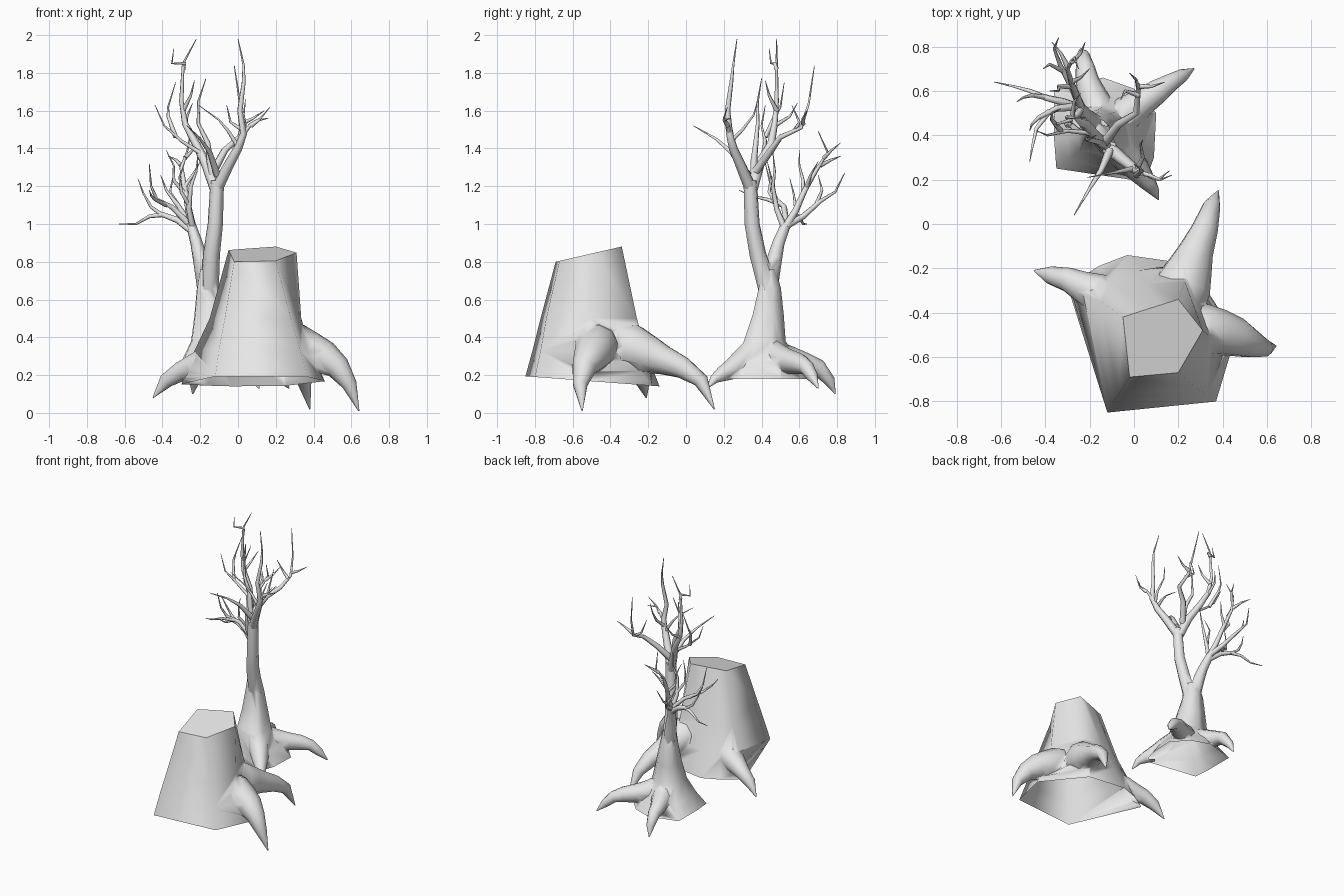
import bpy
import bmesh
from math import cos, sin, pi, radians
from mathutils import Vector

cube = bpy.data.objects.get("Cube")
if cube:
    bpy.data.objects.remove(cube, do_unlink=True)

UNIT = 0.01  # coordinates below are in hundredths

bark = bpy.data.materials.new("plain_grey_bark")
bark.use_nodes = True
bark.diffuse_color = (0.8, 0.8, 0.8, 1)
bark.node_tree.nodes["Principled BSDF"].inputs["Base Color"].default_value = (0.8, 0.8, 0.8, 1)


def activate(obj):
    bpy.ops.object.select_all(action="DESELECT")
    obj.select_set(True)
    bpy.context.view_layer.objects.active = obj


def loft(name, rings):
    """Skin a stack of equal-length point rings, with a crisp cap on both ends."""
    bm = bmesh.new()
    layers = [[bm.verts.new(Vector(p) * UNIT) for p in ring] for ring in rings]
    count = len(layers[0])
    for low, high in zip(layers, layers[1:]):
        for i in range(count):
            j = (i + 1) % count
            bm.faces.new((low[i], low[j], high[j], high[i]))
    for cap in (layers[0], layers[-1]):
        for edge in bm.faces.new(cap).edges:
            edge.smooth = False
    bmesh.ops.recalc_face_normals(bm, faces=bm.faces)
    mesh = bpy.data.meshes.new(name)
    bm.to_mesh(mesh)
    bm.free()
    mesh.materials.append(bark)
    obj = bpy.data.objects.new(name, mesh)
    bpy.context.collection.objects.link(obj)
    activate(obj)
    bpy.ops.object.shade_smooth_by_angle(angle=radians(85), keep_sharp_edges=True)
    return obj


def tube(name, points, radii, sides):
    """Sweep a regular polygon along a path with a radius at each point."""
    points = [Vector(p) for p in points]
    rings, side = [], None
    for i, (point, radius) in enumerate(zip(points, radii)):
        along = (points[min(i + 1, len(points) - 1)] - points[max(i - 1, 0)]).normalized()
        if side is None:
            side = along.orthogonal()
        side = (side - along * side.dot(along)).normalized()
        other = along.cross(side)
        rings.append([point + (side * cos(2 * pi * k / sides) + other * sin(2 * pi * k / sides)) * radius
                      for k in range(sides)])
    return loft(name, rings)


def root(name, *points):
    """Thick tapering root starting inside the body; each point is x, y, z, radius."""
    return tube(name, [p[:3] for p in points], [p[3] for p in points], 10)


def branch(name, start, end, *points):
    """Branch thinning from the start radius to the end radius."""
    last = len(points) - 1
    return tube(name, points, [start + (end - start) * i / last for i in range(last + 1)], 6)


def twig(name, *points):
    branch(name, 1.3, 0.15, *points)


def grow_together(body, parts, floor):
    """Fuse parts into one skin, then open the underside lying on the floor plane."""
    activate(body)
    for part in parts:
        union = body.modifiers.new("fuse", "BOOLEAN")
        union.operation = "UNION"
        union.solver = "EXACT"
        union.object = part
        bpy.ops.object.modifier_apply(modifier=union.name)
        bpy.data.objects.remove(part, do_unlink=True)
    bm = bmesh.new()
    bm.from_mesh(body.data)
    under = [f for f in bm.faces if all(abs(v.co.z - floor(v.co.y / UNIT) * UNIT) < 0.001 for v in f.verts)]
    bmesh.ops.delete(bm, geom=under, context="FACES")
    bm.to_mesh(body.data)
    bm.free()


# Cut stump with a slanted top and a slightly tilted open base
def stump_floor(y):
    return 13 - 0.075 * y


def stump_slant(y):
    return 80 + (y + 69) * 0.23


stump_base = [(x, y, stump_floor(y)) for x, y in
              [(-30, -28), (-16, -19), (-3, -14), (25, -18), (46, -50), (37, -80), (-12, -85)]]
stump_low = [(-23, -31, 33), (-11, -25, 32), (1, -21, 32), (25, -21, 32),
             (39, -50, 32), (33, -77, 33), (-10, -81, 34)]
stump_waist = [(-15, -35, 50), (-5, -30, 50), (6, -27, 50), (23, -26, 50),
               (33.5, -50, 50), (28, -74, 50), (-7, -77, 50)]
stump_top = [(x, y, stump_slant(y)) for x, y in
             [(-5, -42), (4, -39), (12, -36.5), (20, -34), (31, -48), (20, -67), (-2, -69)]]
stump = loft("stump", [stump_base, stump_low, stump_waist, stump_top])
grow_together(stump, [
    root("stump_left_root", (22, -47, 36, 12), (32, -48, 35, 12), (39, -49, 32, 10.5), (46, -51, 29, 9),
         (53, -54, 24, 6.5), (59, -56, 15, 4), (64, -55, 1, 0.3)),
    root("stump_back_root", (18, -38, 36, 13), (22, -28, 34, 13), (25, -20, 31, 10.5), (28, -12, 28, 8),
         (32, -2, 24, 6), (35, 8, 17, 4), (38, 15, 2, 0.3)),
    root("stump_right_root", (-8, -36, 29, 10), (-17, -31, 26, 9), (-24, -28, 24, 7), (-30, -25, 22, 5.5),
         (-38, -23, 17, 4), (-45, -21, 8, 0.3)),
], stump_floor)

# Flared tree trunk: one base outline shrunk upward, with roots and two main limbs
outline = [(-35, 25), (5, 19), (9, 30), (10, 50), (0, 61), (-14, 66), (-36, 60), (-36, 38)]
trunk_levels = [(18, 1, -13, 41), (27, 0.74, -13, 41), (38, 0.47, -14, 41),
                (52, 0.35, -15, 43), (66, 0.25, -16, 44), (76, 0.18, -16, 43)]
trunk = loft("tree_trunk", [[(cx + (x + 13) * s, cy + (y - 41) * s, z) for x, y in outline]
                            for z, s, cx, cy in trunk_levels])
grow_together(trunk, [
    root("tree_back_root", (-14, 42, 33, 8), (-16, 49, 29, 8.5), (-18, 56, 28, 7), (-21, 64, 26, 5.5),
         (-22, 70, 24, 4.5), (-23, 76, 17, 3), (-24, 79, 10, 0.3)),
    root("tree_left_root", (-10, 44, 32, 8), (-3, 50, 28, 8), (4, 55, 27, 6.5), (11, 60, 26, 5.5),
         (17, 64, 24, 4), (22, 67, 19, 3), (27, 70, 13, 0.3)),
    root("tree_front_root", (-9, 36, 33, 7), (-3, 30, 27, 7), (2, 24, 23, 5.5), (6, 19, 20.5, 4),
         (9, 15, 18, 2.5), (11, 11, 13, 0.3)),
    branch("tall_limb", 5, 3.7, (-15, 43, 66), (-14, 38, 84), (-12, 35, 100), (-11, 34, 123)),
    branch("low_limb", 4.8, 2.6, (-17, 44, 66), (-20, 47, 82), (-22, 49, 90), (-25, 53, 100)),
], lambda y: 18)

# Tall crown stems
branch("left_crown_stem", 3.2, 0.2, (-11, 34, 119), (-5, 29, 131), (0, 25, 140), (3, 23, 148),
       (1, 22, 160), (3, 24, 175), (3, 25, 184), (0, 27, 198))
branch("right_crown_stem", 3.2, 0.2, (-12, 35, 119), (-17, 39, 132), (-22, 45, 142),
       (-28, 47, 153), (-30, 48, 165), (-29, 48, 185), (-22, 48, 198))
branch("back_crown_stem", 2.4, 0.2, (-13, 37, 128), (-7, 45, 139), (1, 50, 146), (2, 61, 151),
       (1, 65, 164), (-2, 68, 184))
branch("front_crown_stem", 2, 0.2, (-11, 33, 126), (-15, 24, 138), (-20, 16, 145), (-27, 4, 152))
branch("middle_crown_stem", 2.2, 0.2, (-13, 36, 122), (-15, 36, 134), (-16, 37, 143),
       (-21, 38, 153), (-21, 38, 165), (-17, 40, 177))

# Tall crown twigs
twig("hooked_top_twig", (-29, 48, 182), (-28, 47, 185), (-35, 45, 185), (-34, 44, 193))
twig("left_high_twig", (3, 23, 148), (7, 22, 153), (12, 20, 156), (17, 22, 162))
twig("left_low_twig", (7, 22, 152), (11, 20, 155), (16, 24, 156))
twig("left_inner_twig", (1, 24, 144), (4, 30, 150), (3, 36, 158), (4, 38, 166))
twig("right_outer_twig", (-19, 41, 137), (-30, 42, 144), (-39, 40, 152), (-44, 42, 163))
twig("right_upper_twig", (-33, 42, 146), (-37, 47, 157), (-37, 50, 162), (-33, 52, 175))
twig("crown_cross_twig", (0, 25, 141), (-5, 24, 149), (-10, 23, 155), (-21, 21, 163))
twig("back_fork_twig", (2, 58, 150), (-4, 60, 154), (-6, 56, 163))
twig("back_side_twig", (2, 62, 153), (8, 62, 156), (14, 64, 160))
twig("stem_mid_twig", (-29, 48, 160), (-25, 44, 168), (-23, 42, 176))
twig("stem_back_twig", (-28, 47, 152), (-27, 55, 157), (-24, 59, 164))

# Low crown stems
branch("low_outer_stem", 2.2, 0.2, (-24, 52, 96), (-32, 55, 102), (-40, 57, 105),
       (-47, 60, 104), (-54, 62, 100), (-63, 64, 100))
branch("low_back_stem", 2.3, 0.2, (-24, 52, 97), (-26, 58, 107), (-28, 63, 118),
       (-30, 70, 130), (-27, 75, 138), (-25, 70, 149))
branch("low_rear_stem", 2, 0.2, (-24, 53, 99), (-28, 62, 104), (-33, 71, 112),
       (-36, 79, 117), (-34, 84, 127))
branch("low_inner_stem", 1.9, 0.2, (-24, 52, 98), (-26, 48, 108), (-25, 46, 120),
       (-22, 47, 128), (-21, 46, 138))
branch("low_side_stem", 1.9, 0.2, (-26, 53, 100), (-35, 52, 109), (-43, 48, 113),
       (-46, 45, 120), (-47, 42, 132))

# Low crown twigs
twig("low_top_twig", (-28, 73, 135), (-24, 77, 139), (-22, 82, 143))
twig("low_top_fork", (-30, 71, 131), (-33, 77, 134), (-37, 82, 136))
twig("low_mid_twig", (-28, 62, 116), (-34, 62, 123), (-34, 60, 131), (-38, 60, 139))
twig("low_mid_fork", (-28, 64, 120), (-24, 66, 126), (-20, 70, 133))
twig("outer_up_twig", (-39, 57, 104), (-46, 58, 109), (-50, 57, 116), (-53, 55, 124))
twig("side_fork_twig", (-38, 51, 110), (-44, 43, 113), (-46, 34, 115), (-47, 28, 118))
twig("rear_fork_twig", (-32, 69, 110), (-38, 72, 118), (-41, 70, 126))
twig("inner_fork_twig", (-26, 48, 110), (-30, 44, 117), (-31, 45, 125), (-28, 43, 133))
